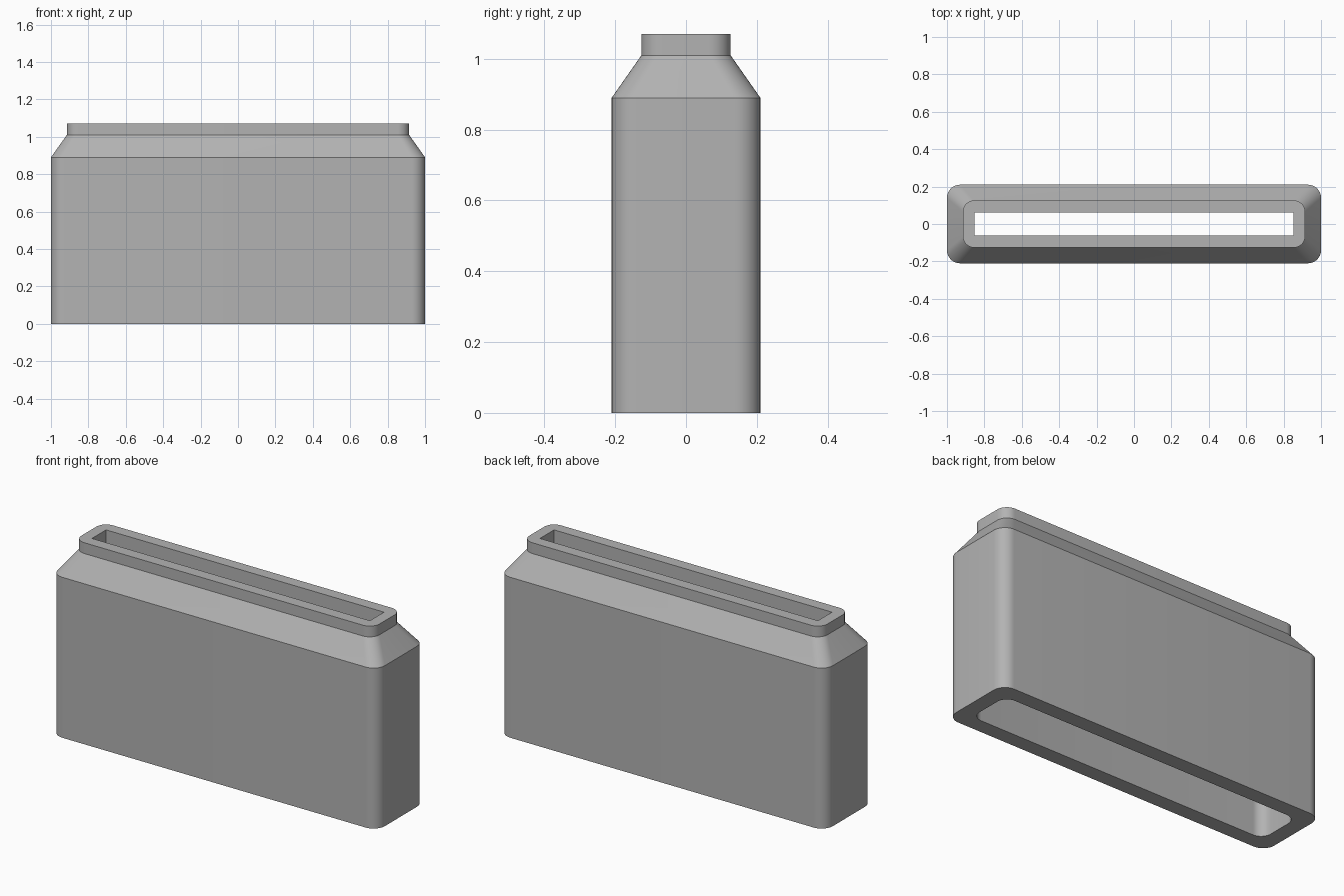
import bpy, bmesh, math

if "Cube" in bpy.data.objects:
    bpy.data.objects.remove(bpy.data.objects["Cube"])

grey = bpy.data.materials.new("plain grey")
grey.diffuse_color = (0.45, 0.45, 0.45, 1)
grey.use_nodes = True
grey.node_tree.nodes["Principled BSDF"].inputs["Base Color"].default_value = grey.diffuse_color
SEG = 10  # steps per rounded corner


def ring(bm, hx, hy, r, z):
    """Rounded rectangle loop of vertices at height z."""
    out = []
    for k, (sx, sy) in enumerate([(1, 1), (-1, 1), (-1, -1), (1, -1)]):
        for i in range(SEG + 1):
            a = math.pi / 2 * (k + i / SEG)
            out.append(bm.verts.new((sx * (hx - r) + r * math.cos(a),
                                     sy * (hy - r) + r * math.sin(a), z)))
    return out


bm = bmesh.new()
# outer wall, shoulder and neck, then down the slot, ledge and bottom socket
sections = [
    (1.0, 0.21, 0.07, 0.0),
    (1.0, 0.21, 0.07, 0.89),
    (0.915, 0.126, 0.06, 1.01),
    (0.915, 0.126, 0.06, 1.07),
    (0.853, 0.062, 0.0005, 1.07),
    (0.853, 0.062, 0.0005, 0.89),
    (0.915, 0.126, 0.06, 0.89),
    (0.915, 0.126, 0.06, 0.0),
]
rings = [ring(bm, *s) for s in sections]
for a, b in zip(rings, rings[1:] + rings[:1]):
    n = len(a)
    for i in range(n):
        j = (i + 1) % n
        bm.faces.new((a[i], a[j], b[j], b[i]))
bmesh.ops.remove_doubles(bm, verts=bm.verts, dist=0.002)
bmesh.ops.recalc_face_normals(bm, faces=bm.faces)

mesh = bpy.data.meshes.new("hollow_sleeve")
bm.to_mesh(mesh)
bm.free()
sleeve = bpy.data.objects.new("hollow_sleeve", mesh)
bpy.context.collection.objects.link(sleeve)
mesh.materials.append(grey)

# smooth corners, crisp edges
bpy.context.view_layer.objects.active = sleeve
sleeve.select_set(True)
bpy.ops.object.shade_smooth_by_angle(angle=math.radians(25))
